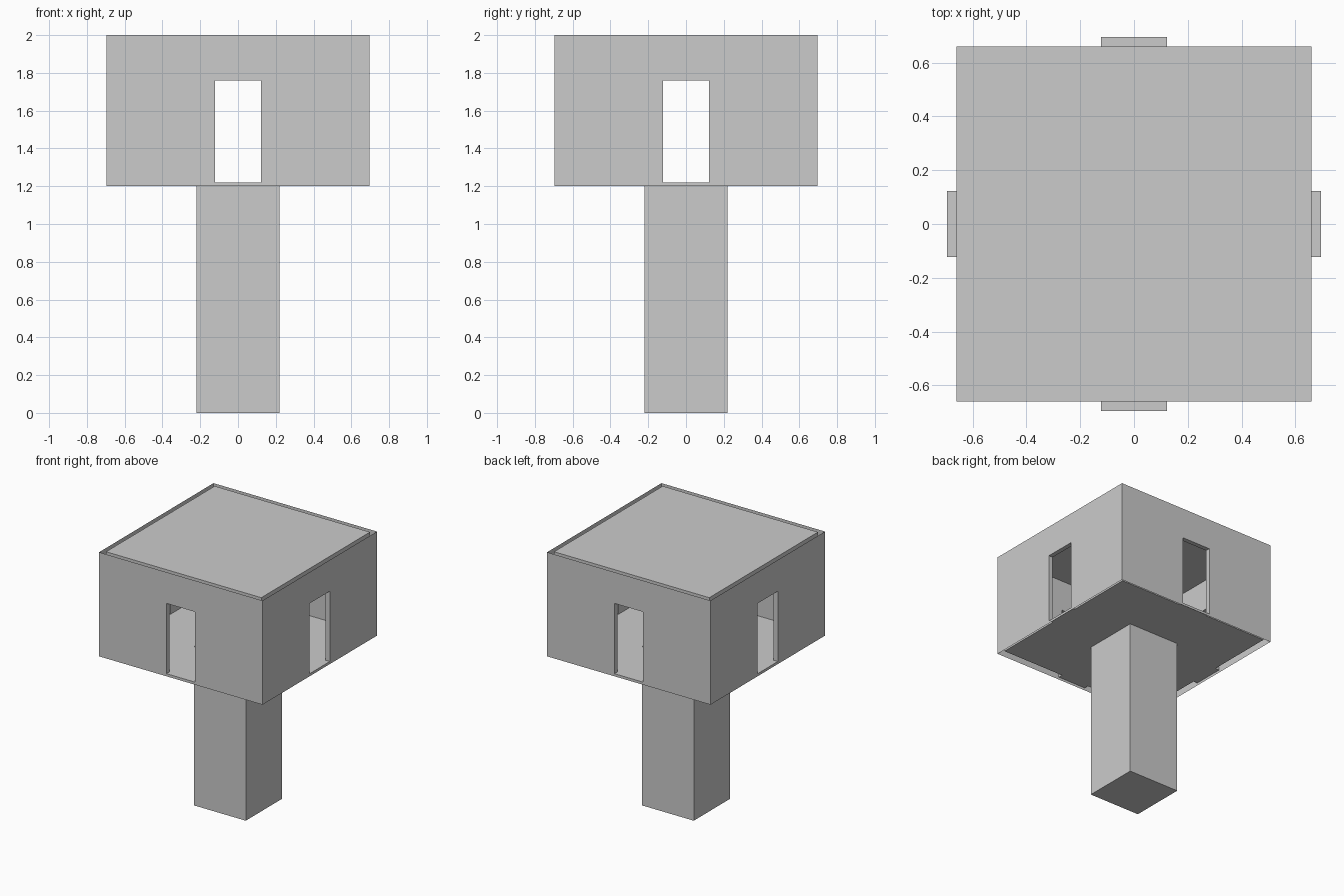
import bpy
from math import pi
from mathutils import Matrix, Vector

cube = bpy.data.objects.get("Cube")
if cube:
    bpy.data.objects.remove(cube, do_unlink=True)

GREY = (0.6, 0.6, 0.6, 1.0)
mat = bpy.data.materials.new("plain grey")
mat.use_nodes = True
mat.diffuse_color = GREY
mat.node_tree.nodes["Principled BSDF"].inputs["Base Color"].default_value = GREY

OUTER, INNER = 0.695, 0.66      # half widths of the two wall skins
BASE, FLOOR, TOP = 1.2, 1.22, 2.0
DOOR, LINTEL = 0.122, 1.76      # door half width and top
SHAFT, LINER = 0.22, 0.2        # half widths of the column skins


def build(name, quads):
    """One object from a list of four-cornered sheets."""
    verts = [v for q in quads for v in q]
    faces = [range(i, i + 4) for i in range(0, len(verts), 4)]
    mesh = bpy.data.meshes.new(name)
    mesh.from_pydata(verts, [], [tuple(f) for f in faces])
    mesh.materials.append(mat)
    obj = bpy.data.objects.new(name, mesh)
    bpy.context.collection.objects.link(obj)


def around(quads):
    """Repeat sheets on all four sides."""
    turns = [Matrix.Rotation(i * pi / 2, 3, 'Z') for i in range(4)]
    return [[t @ Vector(v) for v in q] for t in turns for q in quads]


def upright(x0, x1, y, z0, z1):
    return [(x0, y, z0), (x1, y, z0), (x1, y, z1), (x0, y, z1)]


def level(x0, x1, y0, y1, z):
    return [(x0, y0, z), (x1, y0, z), (x1, y1, z), (x0, y1, z)]


def wall(half, bottom):
    """Wall skin with a doorway in the middle."""
    quads = [upright(-half, -DOOR, -half, bottom, TOP),
             upright(DOOR, half, -half, bottom, TOP),
             upright(-DOOR, DOOR, -half, LINTEL, TOP)]
    if bottom < FLOOR:
        quads.append(upright(-DOOR, DOOR, -half, bottom, FLOOR))
    return quads


# Outer walls and the room lining behind them
build("outer_walls", around(wall(OUTER, BASE)))
inner = [q[::-1] for q in wall(INNER, FLOOR)]
build("inner_walls", around(inner))

# Sill, lintel and jambs of each doorway
reveal = [level(-DOOR, DOOR, -OUTER, -INNER, FLOOR),
          level(-DOOR, DOOR, -OUTER, -INNER, LINTEL)[::-1]]
for x in (-DOOR, DOOR):
    jamb = [(x, -OUTER, FLOOR), (x, -INNER, FLOOR),
            (x, -INNER, LINTEL), (x, -OUTER, LINTEL)]
    reveal.append(jamb if x < 0 else jamb[::-1])
build("door_reveals", around(reveal))

# Roof, and floor with a square opening over the column
build("roof", [level(-INNER, INNER, -INNER, INNER, TOP)])
build("floor", around([[(-INNER, -INNER, FLOOR), (INNER, -INNER, FLOOR),
                        (SHAFT, -SHAFT, FLOOR), (-SHAFT, -SHAFT, FLOOR)]]))

# Hollow column with its lining
build("column", around([upright(-SHAFT, SHAFT, -SHAFT, 0, FLOOR)])
      + [level(-SHAFT, SHAFT, -SHAFT, SHAFT, 0)[::-1]])
build("column_lining", around([upright(-LINER, LINER, -LINER, 0.01, BASE)[::-1]]))
